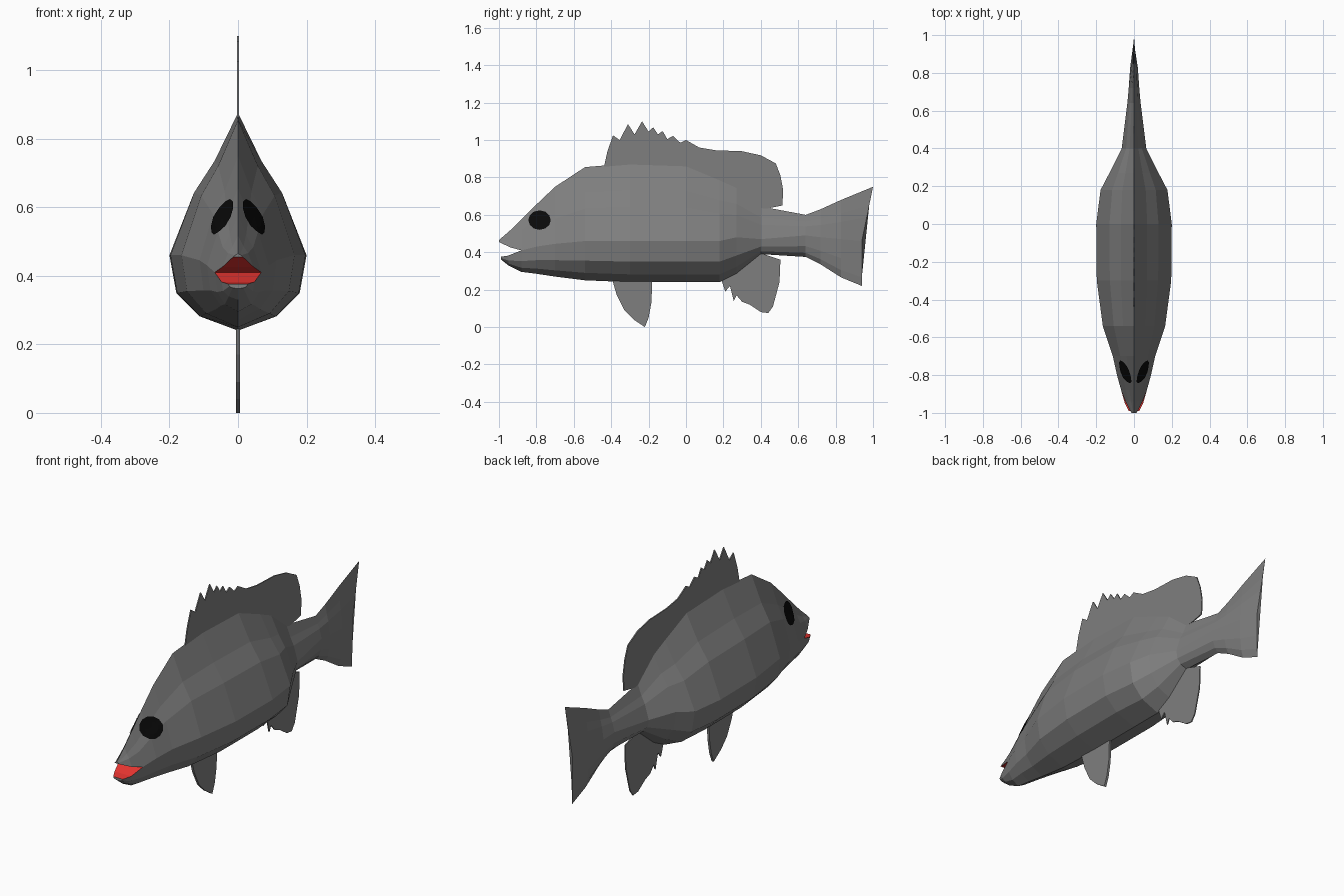
import bpy, bmesh, math
from mathutils import Vector
from mathutils.bvhtree import BVHTree

if "Cube" in bpy.data.objects:
    bpy.data.objects.remove(bpy.data.objects["Cube"])


def material(name, r, g, b):
    m = bpy.data.materials.new(name)
    m.diffuse_color = (r, g, b, 1)
    m.use_nodes = True
    m.node_tree.nodes["Principled BSDF"].inputs["Base Color"].default_value = m.diffuse_color
    return m


GREY = material("scale grey", 0.21, 0.21, 0.21)
RED = material("mouth red", 0.8, 0.035, 0.03)
BLACK = material("eye black", 0.003, 0.003, 0.003)

# Share of the half width and of the height at each level of a cross-section
UPPER = [(0, 1), (0.35, 0.66), (0.65, 0.44), (1, 0)]
LOWER = [(1, 0), (0.9, 0.5), (0.56, 0.81), (0, 1)]


def half_profile(top, mid, bot, hw, part):
    up = [(hw * w, mid + (top - mid) * f) for w, f in UPPER]
    low = [(hw * w, mid + (bot - mid) * f) for w, f in LOWER]
    return {"all": up + low[1:], "upper": up, "lower": low}[part]


def finish(name, bm, mats):
    bmesh.ops.recalc_face_normals(bm, faces=bm.faces)
    me = bpy.data.meshes.new(name)
    bm.to_mesh(me)
    ob = bpy.data.objects.new(name, me)
    for m in mats:
        me.materials.append(m)
    bpy.context.collection.objects.link(ob)
    return ob


def loft(name, stations, part="all", skew=0.0):
    """Join mirrored cross-sections; skew sweeps back the last one's top."""
    bm = bmesh.new()
    rings = []
    for i, (y, top, mid, bot, hw) in enumerate(stations):
        half = half_profile(top, mid, bot, hw, part)
        pts = half + [(-x, z) for x, z in reversed(half) if x > 0]
        last = skew if i == len(stations) - 1 else 0
        rings.append([bm.verts.new((x, y + last * max(0, z - mid) / (top - mid), z))
                      for x, z in pts])
    n = len(rings[0])
    for a, b in zip(rings, rings[1:]):
        for k in range(n):
            f = bm.faces.new((a[k], a[(k + 1) % n], b[(k + 1) % n], b[k]))
            # The flat closing strip of a jaw is the inside of the mouth
            inside = (part == "upper" and k == 3) or (part == "lower" and k == n - 1)
            f.material_index = 1 if inside else 0
    bm.faces.new(rings[0])
    bm.faces.new(rings[-1])
    return bm


# Body, tail stem and tail fin: y, top, widest level, bottom, half width
BODY = [
    (-0.88, 0.575, 0.41, 0.295, 0.068),
    (-0.80, 0.655, 0.43, 0.285, 0.09),
    (-0.70, 0.75, 0.445, 0.27, 0.112),
    (-0.54, 0.855, 0.46, 0.25, 0.165),
    (-0.30, 0.875, 0.46, 0.24, 0.197),
    (0.00, 0.865, 0.46, 0.24, 0.20),
    (0.18, 0.79, 0.46, 0.24, 0.177),
    (0.27, 0.75, 0.48, 0.285, 0.13),
    (0.40, 0.645, 0.47, 0.39, 0.065),
    (0.64, 0.60, 0.49, 0.375, 0.035),
    (0.72, 0.63, 0.48, 0.335, 0.028),
    (0.83, 0.68, 0.47, 0.265, 0.02),
    (0.94, 0.75, 0.46, 0.22, 0.003),
]
body_bm = loft("body", BODY, skew=0.06)
bmesh.ops.recalc_face_normals(body_bm, faces=body_bm.faces)
surface = BVHTree.FromBMesh(body_bm)
finish("body", body_bm, [GREY])

# Jaws around the open mouth
finish("upper_jaw", loft("upper_jaw", [
    (-0.88, 0.575, 0.41, 0.295, 0.068),
    (-0.94, 0.517, 0.426, 0.3, 0.045),
    (-1.00, 0.465, 0.455, 0.3, 0.014)], "upper"), [GREY, RED])

finish("lower_jaw", loft("lower_jaw", [
    (-0.88, 0.5, 0.41, 0.295, 0.068),
    (-0.95, 0.5, 0.382, 0.33, 0.048),
    (-0.99, 0.5, 0.376, 0.362, 0.028)], "lower"), [GREY, RED])


# Eyes: twelve-sided discs laid on the sides of the head
def eye(name, side):
    bm = bmesh.new()

    def on_head(r, a):
        y, z = -0.783 + 0.06 * r * math.cos(a), 0.572 + 0.052 * r * math.sin(a)
        hit = surface.ray_cast(Vector((1, y, z)), Vector((-1, 0, 0)))[0]
        return bm.verts.new((side * ((hit.x if hit else 0.02) + 0.005), y, z))

    n = 12
    centre = on_head(0, 0)
    inner = [on_head(0.55, k * math.tau / n) for k in range(n)]
    outer = [on_head(1, k * math.tau / n) for k in range(n)]
    for k in range(n):
        j = (k + 1) % n
        bm.faces.new((centre, inner[k], inner[j]))
        bm.faces.new((inner[k], outer[k], outer[j], inner[j]))
    ob = finish(name, bm, [BLACK])
    # Face the disc outwards
    if ob.data.polygons[0].normal.x * side < 0:
        ob.data.flip_normals()


eye("right_eye", 1)
eye("left_eye", -1)


# Fins: thin plates cut to an outline of (y, z) points
def fin(name, outline, thickness=0.006):
    bm = bmesh.new()
    face = bm.faces.new([bm.verts.new((-thickness / 2, y, z)) for y, z in outline])
    ext = bmesh.ops.extrude_face_region(bm, geom=[face], use_keep_orig=True)
    moved = [v for v in ext["geom"] if isinstance(v, bmesh.types.BMVert)]
    bmesh.ops.translate(bm, verts=moved, vec=(thickness, 0, 0))
    bmesh.ops.triangulate(bm, faces=[f for f in bm.faces if len(f.verts) > 4])
    finish(name, bm, [GREY])


fin("dorsal_fin", [
    (-0.44, 0.85), (-0.42, 0.94), (-0.39, 1.025), (-0.355, 1.0), (-0.31, 1.085),
    (-0.275, 1.03), (-0.235, 1.10), (-0.20, 1.045), (-0.175, 1.068), (-0.15, 1.03),
    (-0.125, 1.048), (-0.10, 1.005), (-0.07, 1.022), (-0.03, 0.985), (0.0, 1.0),
    (0.07, 0.96), (0.16, 0.945), (0.30, 0.94), (0.40, 0.918), (0.48, 0.875),
    (0.505, 0.81), (0.52, 0.73), (0.515, 0.65), (0.44, 0.635), (0.40, 0.63),
    (0.28, 0.70), (0.15, 0.77), (-0.10, 0.83)])

fin("anal_fin", [
    (0.19, 0.25), (0.21, 0.19), (0.235, 0.22), (0.255, 0.14), (0.27, 0.17),
    (0.30, 0.135), (0.34, 0.12), (0.40, 0.08), (0.44, 0.075), (0.465, 0.11),
    (0.50, 0.24), (0.505, 0.36), (0.47, 0.372), (0.40, 0.395), (0.28, 0.32)])

fin("pelvic_fin", [
    (-0.395, 0.255), (-0.37, 0.17), (-0.33, 0.09), (-0.28, 0.04), (-0.22, 0.0),
    (-0.20, 0.05), (-0.185, 0.13), (-0.18, 0.255)], 0.012)
